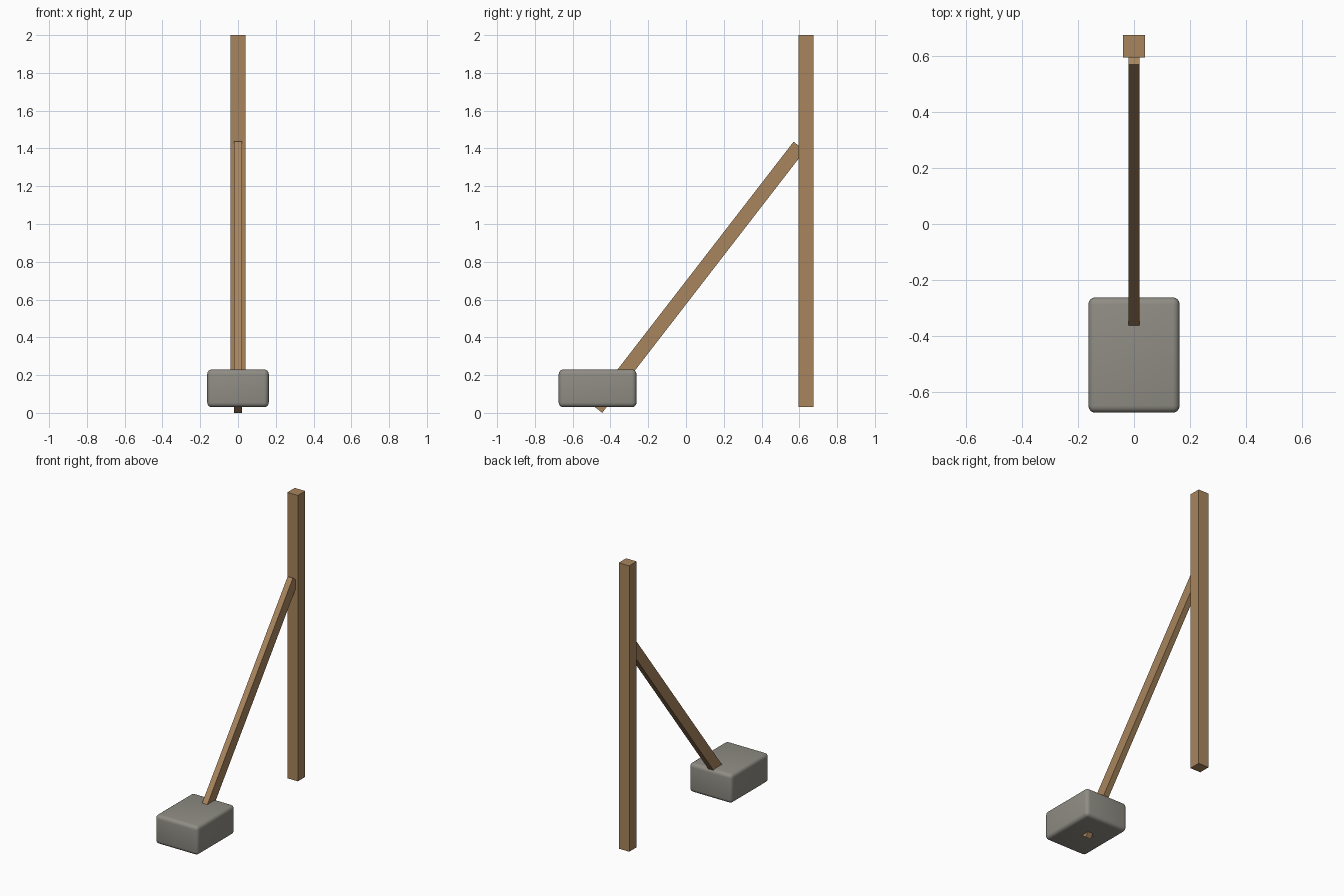
import bpy
import math

cube = bpy.data.objects.get("Cube")
if cube:
    bpy.data.objects.remove(cube, do_unlink=True)


def make_material(name, rgb):
    mat = bpy.data.materials.new(name)
    mat.use_nodes = True
    colour = (*rgb, 1.0)
    mat.diffuse_color = colour
    bsdf = next(n for n in mat.node_tree.nodes if n.type == "BSDF_PRINCIPLED")
    bsdf.inputs["Base Color"].default_value = colour
    return mat


def make_box(name, size, centre, mat, tilt=0.0):
    bpy.ops.mesh.primitive_cube_add(size=1, location=centre)
    obj = bpy.context.object
    obj.name = name
    obj.scale = size
    bpy.ops.object.transform_apply(location=False, rotation=False, scale=True)
    obj.rotation_euler.x = tilt
    obj.data.materials.append(mat)
    return obj


wood = make_material("brown wood", (0.39, 0.235, 0.11))
stone = make_material("grey stone", (0.275, 0.265, 0.23))

# Upright post at the back
make_box("post", (0.08, 0.08, 1.97), (0, 0.635, 1.015), wood)

# Diagonal brace leaning from the stone block into the post
make_box("brace", (0.04, 0.076, 1.755), (0, 0.063, 0.718), wood,
         tilt=-math.radians(37.7))

# Rounded stone block holding the foot of the brace
block = make_box("stone_block", (0.326, 0.412, 0.2), (0, -0.468, 0.13), stone)
bevel = block.modifiers.new("rounded edges", "BEVEL")
bevel.width = 0.025
bevel.segments = 4
bpy.ops.object.modifier_apply(modifier=bevel.name)
bpy.ops.object.shade_smooth_by_angle(angle=math.radians(35))
